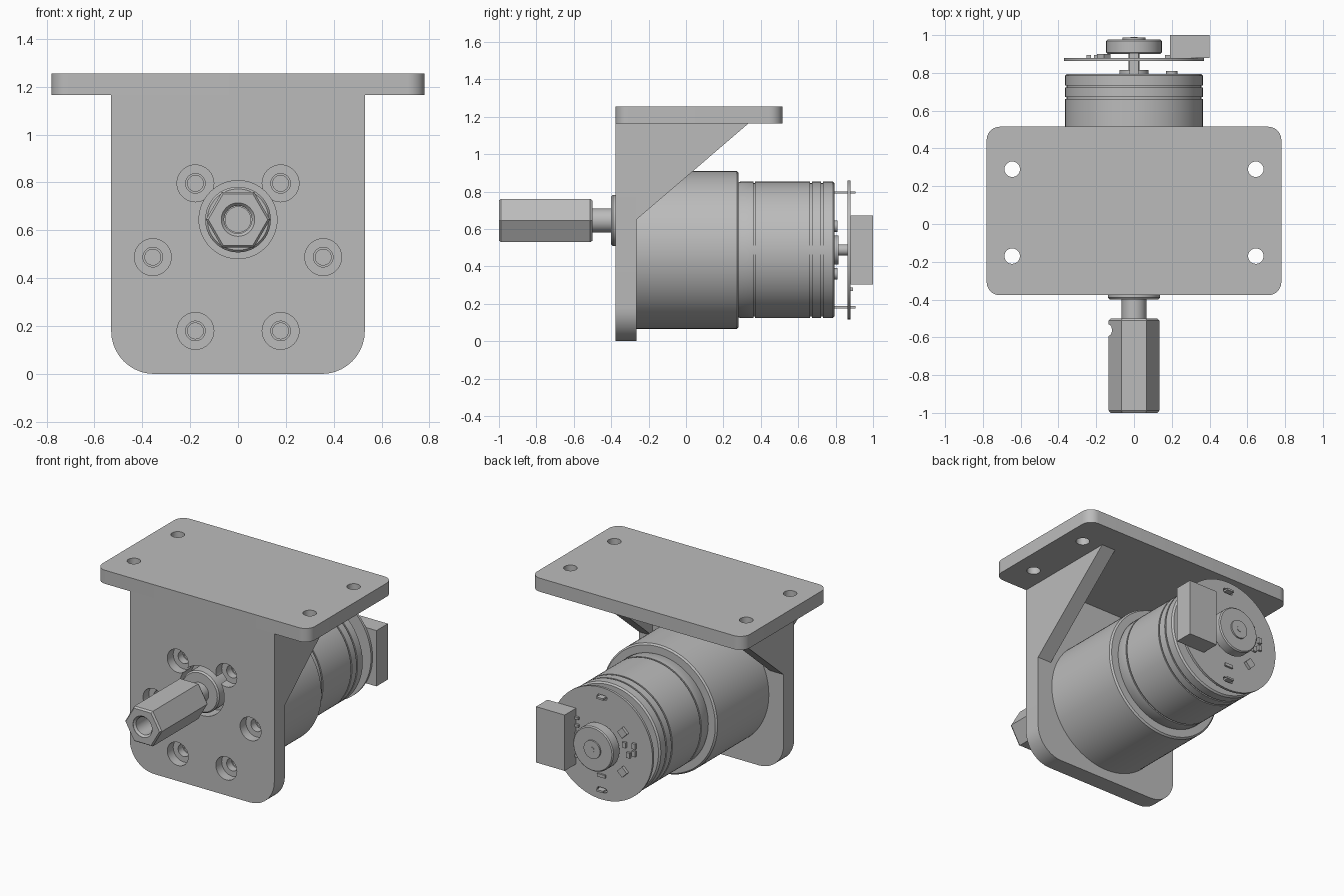
import bpy
import bmesh
from math import cos, sin, pi, tau

cube = bpy.data.objects.get("Cube")
if cube:
    bpy.data.objects.remove(cube, do_unlink=True)

grey = bpy.data.materials.new("plain grey")
grey.use_nodes = True
grey.diffuse_color = (0.5, 0.5, 0.5, 1)
grey.node_tree.nodes["Principled BSDF"].inputs["Base Color"].default_value = (0.5, 0.5, 0.5, 1)

MOTOR_Z = 0.488   # height of the motor axis
SHAFT_Z = 0.645   # height of the offset output shaft


def put(axis, u, v, t):
    return {"x": (t, u, v), "y": (u, t, v), "z": (u, v, t)}[axis]


def loft(name, rings):
    """Skin a stack of equal rings and cap both ends."""
    bm = bmesh.new()
    loops = [[bm.verts.new(p) for p in ring] for ring in rings]
    n = len(loops[0])
    for a, b in zip(loops, loops[1:]):
        for i in range(n):
            j = (i + 1) % n
            bm.faces.new((a[i], a[j], b[j], b[i]))
    bm.faces.new(loops[0])
    bm.faces.new(loops[-1])
    bmesh.ops.recalc_face_normals(bm, faces=bm.faces)
    mesh = bpy.data.meshes.new(name)
    bm.to_mesh(mesh)
    bm.free()
    mesh.materials.append(grey)
    obj = bpy.data.objects.new(name, mesh)
    bpy.context.collection.objects.link(obj)
    return obj


def lathe(name, profile, u=0, v=MOTOR_Z, axis="y", sides=64):
    """Turn (position, radius) pairs about an axis."""
    return loft(name, [[put(axis, u + r * cos(tau * i / sides), v + r * sin(tau * i / sides), t)
                        for i in range(sides)] for t, r in profile])


def prism(name, points, axis, start, end):
    return loft(name, [[put(axis, u, v, t) for u, v in points] for t in (start, end)])


def rounded(u0, u1, v0, v1, low, high, steps=10):
    """Rectangle outline with separate radii for its low and high corners."""
    points = []
    corners = ((u1, v1, -1, -1, high), (u0, v1, 1, -1, high), (u0, v0, 1, 1, low), (u1, v0, -1, 1, low))
    for k, (u, v, su, sv, r) in enumerate(corners):
        if r == 0:
            points.append((u, v))
            continue
        for i in range(steps + 1):
            a = (k + i / steps) * pi / 2
            points.append((u + su * r + r * cos(a), v + sv * r + r * sin(a)))
    return points


def box(name, u0, u1, z0, z1, y0, y1):
    return prism(name, rounded(u0, u1, z0, z1, 0, 0), "y", y0, y1)


def cut(target, cutter):
    cutter.hide_render = True
    mod = target.modifiers.new("cut", "BOOLEAN")
    mod.operation, mod.solver, mod.object = "DIFFERENCE", "EXACT", cutter
    bpy.context.view_layer.objects.active = target
    bpy.ops.object.modifier_apply(modifier=mod.name)
    bpy.data.objects.remove(cutter, do_unlink=True)


# Bracket
top_plate = prism("top_plate", rounded(-0.78, 0.78, -0.377, 0.515, 0.07, 0.07), "z", 1.165, 1.255)
for x in (-0.645, 0.645):
    for y in (-0.17, 0.29):
        cut(top_plate, lathe("cutter", [(1.1, 0.041), (1.3, 0.041)], x, y, "z", 32))
front_plate = prism("front_plate", rounded(-0.53, 0.53, 0, 1.165, 0.18, 0), "y", -0.377, -0.265)
cut(front_plate, lathe("cutter", [(-0.5, 0.163), (-0.2, 0.163)], 0, SHAFT_Z))
for side, x in (("right", -0.53), ("left", 0.43)):
    prism(side + "_gusset", [(-0.265, 0.65), (0.335, 1.165), (-0.265, 1.165)], "x", x, x + 0.1)

# Gearbox with six screw holes behind counterbored holes in the plate
gearbox = lathe("gearbox", [(-0.265, 0.422), (0.272, 0.422), (0.282, 0.412)], sides=96)
for i in range(6):
    x, z = 0.356 * cos(i * pi / 3), MOTOR_Z + 0.356 * sin(i * pi / 3)
    cut(front_plate, lathe("cutter", [(-0.5, 0.077), (-0.315, 0.077), (-0.315, 0.041), (-0.2, 0.041)], x, z, sides=32))
    cut(gearbox, lathe("cutter", [(-0.3, 0.033), (-0.15, 0.033)], x, z, sides=32))

# Output shaft and hexagonal coupling
lathe("output_boss", [(-0.4, 0.128), (-0.39, 0.137), (-0.26, 0.137)], 0, SHAFT_Z)
lathe("output_shaft", [(-0.6, 0.055), (-0.5, 0.055), (-0.5, 0.065), (-0.39, 0.065)], 0, SHAFT_Z, sides=40)
coupling = lathe("hex_coupling", [(-1, 0.124), (-0.988, 0.134), (-0.512, 0.134), (-0.5, 0.124)], 0, SHAFT_Z, sides=6)
cut(coupling, lathe("cutter", [(-1.02, 0.07), (-0.998, 0.07), (-0.985, 0.058), (-0.48, 0.058)], 0, SHAFT_Z, sides=40))
cut(coupling, lathe("cutter", [(-0.2, 0.03), (-0.02, 0.03)], -0.562, SHAFT_Z, "x", 24))

# Motor can with shallow grooves
can = [(0.27, 0.355), (0.29, 0.365)]
for y in (0.36, 0.663, 0.722):
    can += [(y, 0.365), (y, 0.357), (y + 0.01, 0.357), (y + 0.01, 0.365)]
can += [(0.785, 0.365), (0.795, 0.355)]
lathe("motor_can", can, sides=96)
lathe("rear_bearing", [(0.79, 0.077), (0.815, 0.077)])
lathe("rear_shaft", [(0.8, 0.03), (0.92, 0.03)], sides=32)
for z in (0.36, 0.615):
    lathe("motor_screw", [(0.79, 0.03), (0.81, 0.03)], 0.2, z, sides=24)

# Encoder board with slots and terminal blades
board = lathe("encoder_board", [(0.864, 0.371), (0.88, 0.371)], sides=96)
for z in (MOTOR_Z - 0.307, MOTOR_Z + 0.307):
    cut(board, prism("cutter", rounded(-0.036, 0.036, z - 0.015, z + 0.015, 0.014, 0.014), "y", 0.8, 0.95))
    box("terminal_blade", -0.024, 0.024, z - 0.006, z + 0.006, 0.79, 0.905)
lathe("magnet_disc", [(0.9, 0.14), (0.907, 0.147), (0.97, 0.147), (0.977, 0.14)])
lathe("magnet_hub", [(0.97, 0.06), (0.987, 0.06)], sides=40)
lathe("hub_pin", [(0.98, 0.018), (0.99, 0.018)], sides=20)
box("connector", 0.19, 0.4, 0.302, 0.672, 0.88, 1.0)
for i in range(6):
    z = MOTOR_Z + (i - 2.5) * 0.05
    box("connector_lead", 0.165, 0.2, z - 0.008, z + 0.008, 0.875, 0.895)

# Small board components; two are turned like diamonds
for z in (0.12, -0.14):
    lathe("sensor_chip", [(0.875, 0.036), (0.9, 0.036)], -0.16, MOTOR_Z + z, sides=4)
for x, z in ((-0.17, 0.04), (-0.2, -0.02), (-0.24, 0), (-0.24, 0.05)):
    box("small_chip", x - 0.012, x + 0.012, MOTOR_Z + z - 0.018, MOTOR_Z + z + 0.018, 0.875, 0.895)
box("lower_chip", -0.03, 0.03, MOTOR_Z - 0.22, MOTOR_Z - 0.2, 0.875, 0.892)

# Smooth round surfaces while keeping edges sharp
bpy.ops.object.select_all(action="DESELECT")
for obj in bpy.context.collection.objects:
    if obj.type == "MESH":
        obj.select_set(True)
        bpy.context.view_layer.objects.active = obj
bpy.ops.object.shade_smooth_by_angle(angle=pi / 6)
